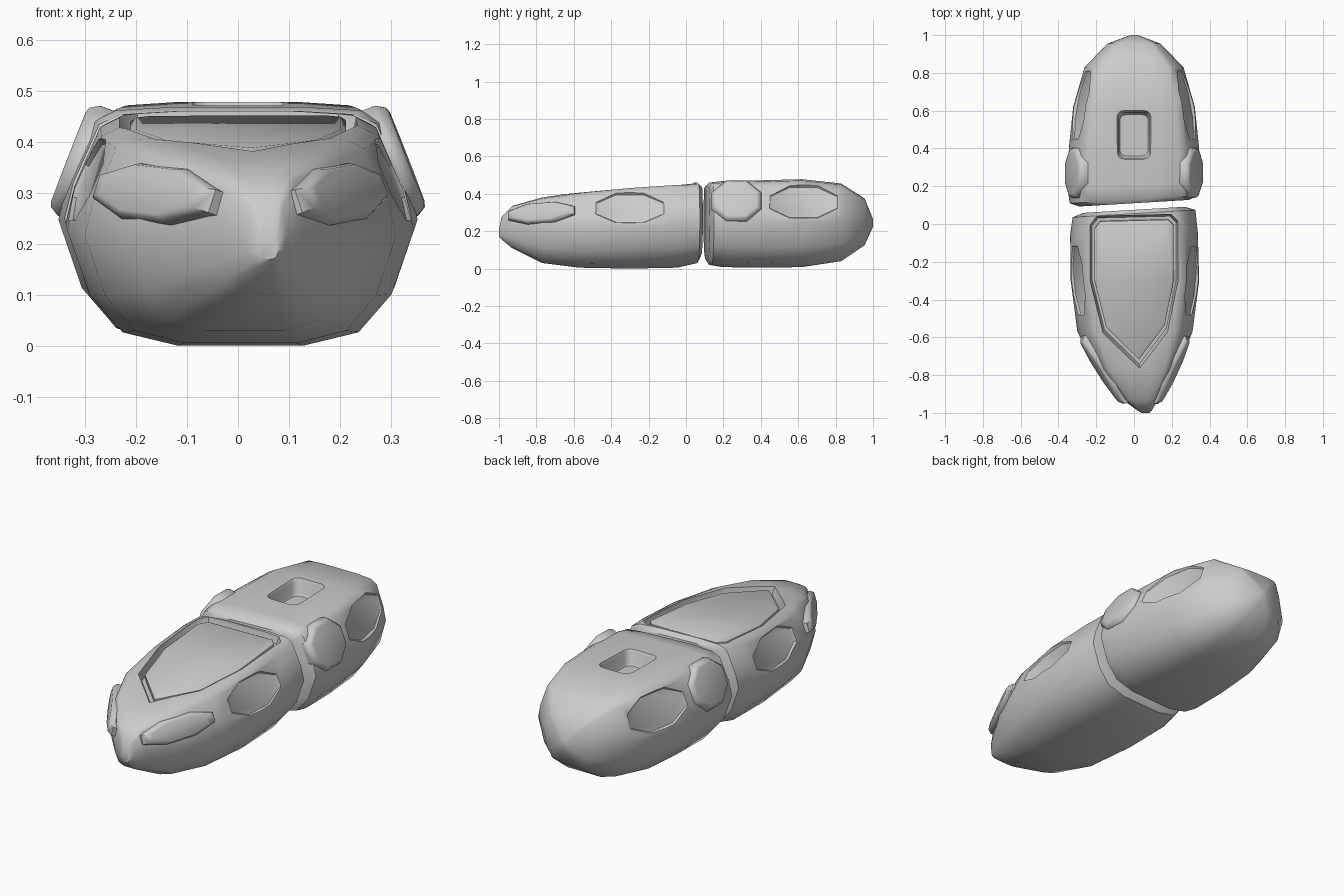
import bpy, bmesh, math
from mathutils import Vector
from mathutils.bvhtree import BVHTree

if "Cube" in bpy.data.objects:
    bpy.data.objects.remove(bpy.data.objects["Cube"])

# half cross-section: (fraction of half width, fraction of height)
PROFILE = [(0.36, 0), (0.68, 0.06), (0.87, 0.23), (1, 0.52), (0.95, 0.68),
           (0.8, 0.94), (0.68, 0.985), (0.35, 1)]


def add_object(name, bm):
    bmesh.ops.recalc_face_normals(bm, faces=bm.faces)
    me = bpy.data.meshes.new(name)
    bm.to_mesh(me)
    bm.free()
    ob = bpy.data.objects.new(name, me)
    bpy.context.collection.objects.link(ob)
    return ob


def skin(name, rings):
    """Bridge equal-sized rings of points and cap both ends."""
    bm = bmesh.new()
    rows = [[bm.verts.new(p) for p in ring] for ring in rings]
    n = len(rows[0])
    for a, b in zip(rows, rows[1:]):
        for i in range(n):
            j = (i + 1) % n
            bm.faces.new((a[i], a[j], b[j], b[i]))
    bm.faces.new(rows[0])
    bm.faces.new(rows[-1])
    return add_object(name, bm)


def hull(name, sections):
    """Loft from sections (y, centre x, half width, bottom z, top z, skew)."""
    rings = []
    for y, cx, w, zb, zt, k in sections:
        half = [(u * w, zb + v * (zt - zb)) for u, v in PROFILE]
        loop = half + [(-x, z) for x, z in reversed(half)]
        rings.append([(cx + x, y + k * x, z) for x, z in loop])
    return skin(name, rings)


def plate(name, pts, normal, levels):
    """Stack of scaled copies of an outline: levels are (offset, inset)."""
    c = sum(pts, Vector()) / len(pts)
    r = min((p - c).length for p in pts)
    return skin(name, [[c + (p - c) * (1 - inset / r) + normal * d for p in pts]
                       for d, inset in levels])


def side_outline(tree, side, y0, y1, z0, z1, tilt):
    """Octagon laid on the plane that best fits the hull wall."""
    cy, cz, ry, rz = (y0 + y1) / 2, (z0 + z1) / 2, (y1 - y0) / 2, (z1 - z0) / 2

    def hit(y, z):
        return tree.ray_cast(Vector((2 * side, y, z)), Vector((-side, 0, 0)))[0]
    a, b = hit(cy - ry * .8, cz), hit(cy + ry * .8, cz)
    c, d = hit(cy, cz - rz * .8), hit(cy, cz + rz * .8)
    n = (b - a).cross(d - c).normalized()
    if n.x * side < 0:
        n = -n
    o = (a + b + c + d) / 4
    pts = []
    for i in range(8):
        t = math.radians(22.5 + 45 * i)
        y = ry * math.cos(t) / math.cos(math.pi / 8)
        z = rz * math.sin(t) / math.cos(math.pi / 8) + tilt * y
        x = o.x - (n.y * (cy + y - o.y) + n.z * (cz + z - o.z)) / n.x
        pts.append(Vector((x, cy + y, cz + z)))
    return pts, n


def tree_of(ob):
    bm = bmesh.new()
    bm.from_mesh(ob.data)
    t = BVHTree.FromBMesh(bm)
    bm.free()
    return t


def cut(ob, cutter):
    m = ob.modifiers.new("recess", 'BOOLEAN')
    m.operation = 'DIFFERENCE'
    m.solver = 'EXACT'
    m.object = cutter
    bpy.context.view_layer.objects.active = ob
    bpy.ops.object.modifier_apply(modifier=m.name)
    bpy.data.objects.remove(cutter)


# front and rear hulls
front = hull("front_hull", [
    (0.075, 0, .27, .07, .44, .06), (0.055, 0, .325, .03, .46, .06),
    (-0.05, 0, .338, .005, .455, .02), (-0.3, 0.005, .34, 0, .437, 0),
    (-0.57, 0.005, .305, .005, .41, 0), (-0.77, .015, .215, .03, .38, 0),
    (-0.93, .035, .095, .11, .335, 0), (-0.985, .055, .04, .155, .28, 0),
    (-1.0, .06, .02, .17, .21, 0)])
rear = hull("rear_hull", [
    (0.11, 0, .29, .05, .44, .06), (0.13, 0, .34, .02, .46, .06),
    (0.2, 0, .352, .008, .468, .03), (0.4, 0, .345, .005, .472, 0),
    (0.62, 0, .322, .008, .478, 0), (0.83, 0, .262, .04, .455, 0),
    (0.955, 0, .14, .125, .375, 0), (1.0, 0, .02, .225, .265, 0)])
trees = {"front": tree_of(front), "rear": tree_of(rear)}

# oval ports: raised plates and sunken panels on both sides
RAISED = [(0.0, -0.012), (0.018, 0), (0.022, 0.012)]
SUNK = [(-0.012, 0.016), (0.01, 0), (0.1, -0.03)]
for side, label in ((1, "right"), (-1, "left")):
    for part, key, ext, tilt in (("nose_plate", "front", (-.93, -.62, .25, .345), .08),
                                 ("collar_plate", "rear", (.15, .39, .265, .46), 0)):
        pts, n = side_outline(trees[key], side, *ext, tilt)
        levels = [(-0.03, -0.012)] + RAISED
        ob = plate(f"{part}_{label}", pts, n, levels)
    for ob, key, ext in ((front, "front", (-.5, -.1, .24, .41)),
                         (rear, "rear", (.43, .83, .265, .45))):
        pts, n = side_outline(trees[key], side, *ext, 0)
        cut(ob, plate("port_cutter", pts, n, SUNK))

# shield-shaped deck with a groove around it
deck_xy = [(-.235, 0), (-.2, .045), (.2, .055), (.235, .02), (.235, -.3),
           (.18, -.57), (.03, -.77), (-.165, -.58), (-.235, -.3)]
deck = [Vector((x, y, .455 + .09 * (y - .05))) for x, y in deck_xy]
up = Vector((0, -.09, 1)).normalized()
cut(front, plate("deck_cutter", deck, up, [(-.035, .012), (-.008, .004), (.1, -.01)]))
plate("deck_panel", deck, up, [(-.06, .024), (-.008, .024), (.0, .034)])

# rounded square well in the rear roof
well = []
for sx, sy, a0 in ((1, 1, 0), (-1, 1, 90), (-1, -1, 180), (1, -1, 270)):
    for a in (0, 30, 60, 90):
        t = math.radians(a0 + a)
        well.append(Vector((sx * .05 + .035 * math.cos(t),
                            .47 + sy * .088 + .035 * math.sin(t), .474)))
cut(rear, plate("well_cutter", well, Vector((0, 0, 1)),
                [(-.08, .014), (-.068, .006), (-.015, .003), (.003, -.008), (.06, -.02)]))

# smooth shading with crisp panel edges
for ob in bpy.data.objects:
    ob.select_set(True)
bpy.context.view_layer.objects.active = front
bpy.ops.object.shade_smooth_by_angle(angle=math.radians(42))
